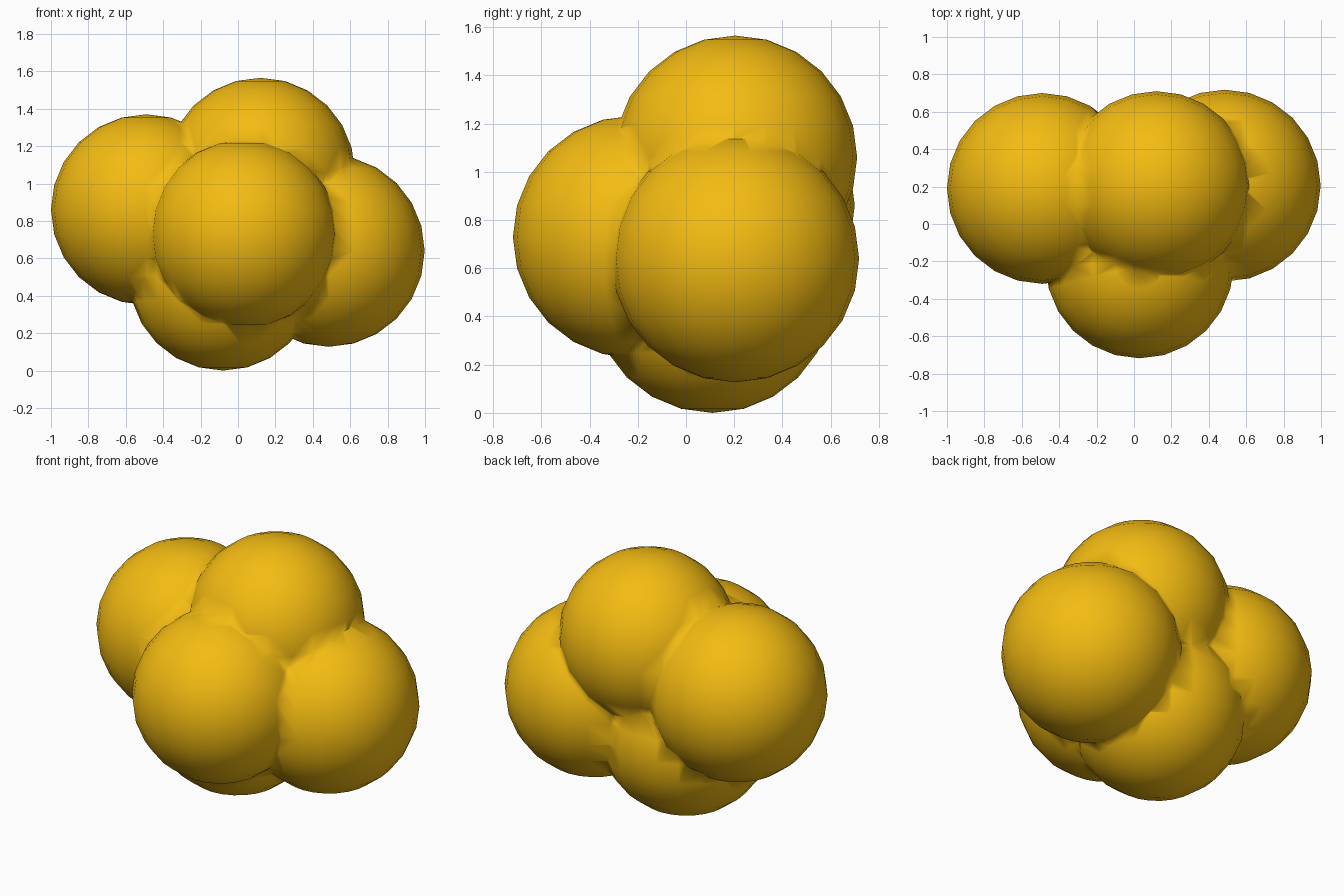
import bpy

if "Cube" in bpy.data.objects:
    bpy.data.objects.remove(bpy.data.objects["Cube"])

# Overlapping balls: centre and radius
BALLS = [
    ("left_ball", (-0.49, 0.19, 0.86), 0.51),
    ("top_ball", (0.12, 0.205, 1.06), 0.505),
    ("front_ball", (0.03, -0.215, 0.73), 0.503),
    ("right_ball", (0.485, 0.205, 0.64), 0.513),
    ("bottom_ball", (-0.08, 0.11, 0.503), 0.503),
]


def ball(name, centre, radius):
    bpy.ops.mesh.primitive_uv_sphere_add(
        segments=24, ring_count=12, radius=radius, location=centre)
    obj = bpy.context.object
    obj.name = name
    return obj


cluster, *others = [ball(*b) for b in BALLS]
cluster.name = "ball_cluster"

# Merge all balls into one skin
for other in others:
    mod = cluster.modifiers.new("union", 'BOOLEAN')
    mod.operation = 'UNION'
    mod.solver = 'EXACT'
    mod.object = other
bpy.ops.object.select_all(action='DESELECT')
cluster.select_set(True)
bpy.context.view_layer.objects.active = cluster
for mod in list(cluster.modifiers):
    bpy.ops.object.modifier_apply(modifier=mod.name)
for other in others:
    bpy.data.objects.remove(other, do_unlink=True)

# Smooth all over, seams included
bpy.ops.object.shade_smooth()

# Golden yellow
gold = bpy.data.materials.new("golden_yellow")
gold.diffuse_color = (0.9, 0.5, 0.006, 1)
gold.use_nodes = True
gold.node_tree.nodes["Principled BSDF"].inputs["Base Color"].default_value = gold.diffuse_color
cluster.data.materials.clear()
cluster.data.materials.append(gold)
